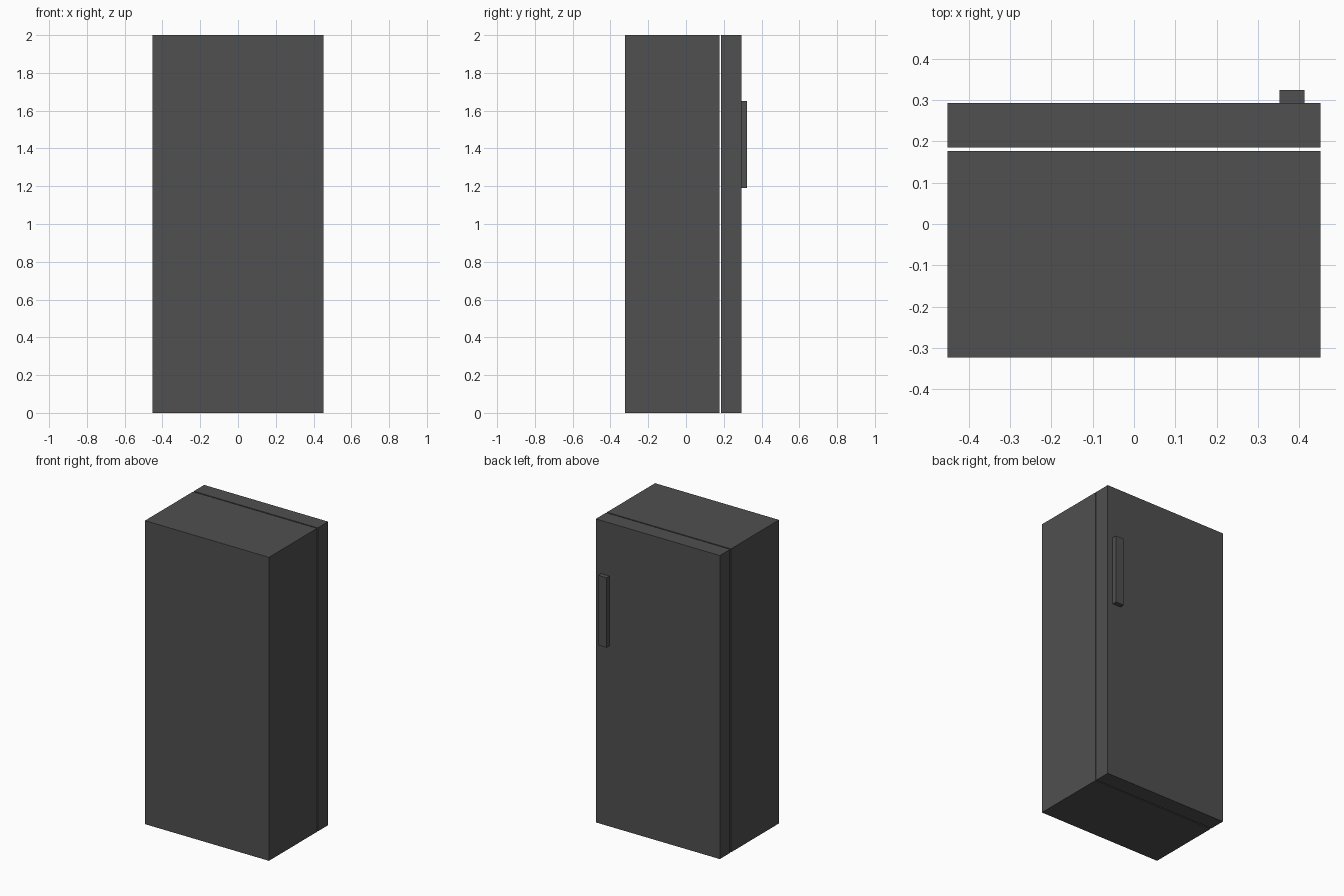
import bpy
import bmesh
from mathutils import Vector

if "Cube" in bpy.data.objects:
    bpy.data.objects.remove(bpy.data.objects["Cube"])

# Shared dark grey finish
finish = bpy.data.materials.new("dark_grey")
finish.diffuse_color = (0.08, 0.08, 0.08, 1)
finish.use_nodes = True
finish.node_tree.nodes["Principled BSDF"].inputs["Base Color"].default_value = finish.diffuse_color


def box(name, low, high):
    """Axis-aligned box between two corners."""
    low, high = Vector(low), Vector(high)
    bm = bmesh.new()
    bmesh.ops.create_cube(bm, size=1)
    bmesh.ops.scale(bm, vec=high - low, verts=bm.verts)
    mesh = bpy.data.meshes.new(name)
    bm.to_mesh(mesh)
    bm.free()
    mesh.materials.append(finish)
    obj = bpy.data.objects.new(name, mesh)
    obj.location = (low + high) / 2
    bpy.context.collection.objects.link(obj)
    return obj


# Main cabinet
box("cabinet", (-0.452, -0.323, 0), (0.452, 0.177, 2))

# Door, separated from the cabinet by a narrow gap
box("door", (-0.452, 0.185, 0), (0.452, 0.293, 2))

# Vertical pull handle on the door
box("handle", (0.353, 0.292, 1.19), (0.413, 0.324, 1.65))
